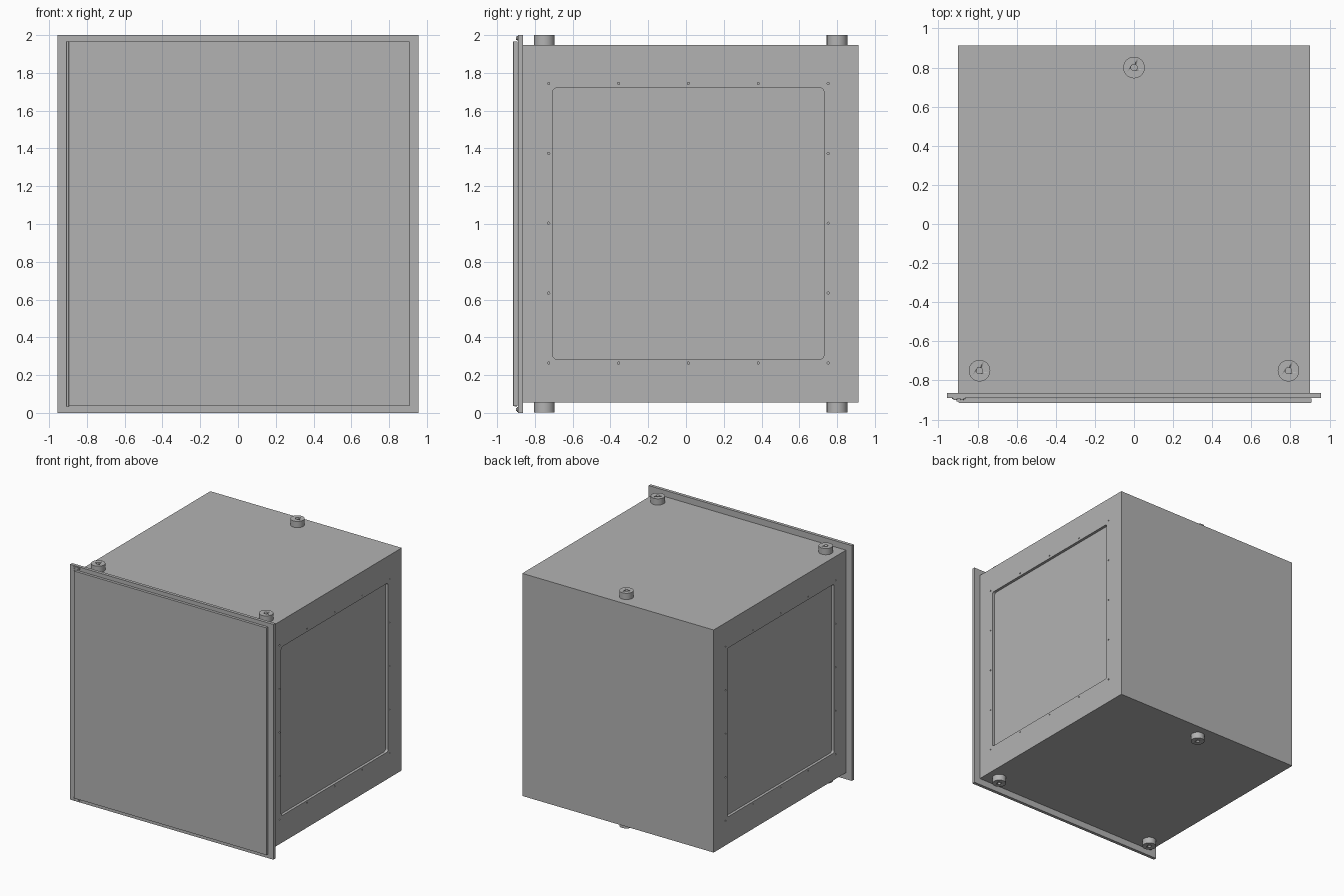
import bpy
import math

cube = bpy.data.objects.get("Cube")
if cube:
    bpy.data.objects.remove(cube, do_unlink=True)

gray = bpy.data.materials.new("light_gray_metal")
gray.use_nodes = True
COLOR = (0.45, 0.45, 0.45, 1)
gray.diffuse_color = COLOR
gray.node_tree.nodes["Principled BSDF"].inputs["Base Color"].default_value = COLOR


def finish(ob, name):
    ob.name = name
    ob.data.materials.append(gray)
    return ob


def box(name, lo, hi):
    mid = [(a + b) / 2 for a, b in zip(lo, hi)]
    bpy.ops.mesh.primitive_cube_add(size=1, location=mid)
    ob = bpy.context.object
    ob.scale = [b - a for a, b in zip(lo, hi)]
    bpy.ops.object.transform_apply(location=False, rotation=False, scale=True)
    return finish(ob, name)


def rod(name, pos, radius, length, axis="Z", sides=24):
    turn = {"X": (0, math.pi / 2, 0), "Y": (math.pi / 2, 0, 0), "Z": (0, 0, 0)}[axis]
    bpy.ops.mesh.primitive_cylinder_add(vertices=sides, radius=radius, depth=length,
                                        location=pos, rotation=turn)
    ob = finish(bpy.context.object, name)
    bpy.ops.object.shade_smooth_by_angle()
    return ob


def round_edges(ob, radius, axis):
    """Round only the edges that run along one axis."""
    weights = ob.data.attributes.new("bevel_weight_edge", "FLOAT", "EDGE")
    for e in ob.data.edges:
        a, b = (ob.data.vertices[i].co for i in e.vertices)
        weights.data[e.index].value = float(abs(a[axis] - b[axis]) > 1e-5)
    mod = ob.modifiers.new("rounding", "BEVEL")
    mod.limit_method = "WEIGHT"
    mod.width = radius
    mod.segments = 4
    bpy.context.view_layer.objects.active = ob
    bpy.ops.object.modifier_apply(modifier=mod.name)


def cut(ob, cutters):
    """Subtract every cutter from the object, then discard the cutters."""
    group = bpy.data.collections.new("cutters")
    bpy.context.scene.collection.children.link(group)
    for c in cutters:
        group.objects.link(c)
    mod = ob.modifiers.new("cuts", "BOOLEAN")
    mod.operation = "DIFFERENCE"
    mod.solver = "EXACT"
    mod.operand_type = "COLLECTION"
    mod.collection = group
    bpy.context.view_layer.objects.active = ob
    bpy.ops.object.modifier_apply(modifier=mod.name)
    for c in cutters:
        bpy.data.objects.remove(c, do_unlink=True)
    bpy.data.collections.remove(group)


# Cabinet body with a recessed panel and a ring of screw holes on each side
body = box("cabinet_body", (-0.9, -0.865, 0.055), (0.9, 0.914, 1.947))
cutters = []
for side in (-1, 1):
    x0, x1 = sorted((side * 0.877, side * 1.0))
    recess = box("recess_cutter", (x0, -0.705, 0.285), (x1, 0.73, 1.72))
    round_edges(recess, 0.02, 0)
    cutters.append(recess)
    for i in range(5):
        for j in range(5):
            if i in (0, 4) or j in (0, 4):
                pos = (side * 0.9, -0.727 + i * 0.37, 0.264 + j * 0.37)
                cutters.append(rod("hole_cutter", pos, 0.006, 0.03, "X", 10))
cut(body, cutters)

# Front flange and door
flange = box("front_flange", (-0.956, -0.89, 0), (0.956, -0.863, 2))
door = box("door", (-0.897, -0.915, 0.036), (0.908, -0.892, 1.967))
round_edges(door, 0.004, 2)
rod("hinge_rod", (-0.902, -0.902, 1.0), 0.007, 1.931, "Z", 12)

# Hinge links at the door's upper and lower corners, each with two pins
for label, z in (("lower", 0.018), ("upper", 1.984)):
    link = box(label + "_hinge_link", (-0.93, -0.896, z - 0.012), (-0.862, -0.888, z + 0.012))
    round_edges(link, 0.011, 1)
    for x in (-0.913, -0.879):
        rod(label + "_hinge_pin", (x, -0.896, z), 0.009, 0.008, "Y", 16)

# Mounting bosses, three above and three below, each with a bore
for label, z in (("lower", 0.0275), ("upper", 1.9735)):
    for x, y in ((-0.79, -0.75), (0.79, -0.75), (0, 0.8)):
        boss = rod(label + "_boss", (x, y, z), 0.055, 0.053, "Z", 40)
        outer = 0 if label == "lower" else 2
        cut(boss, [rod("bore_cutter", (x, y, outer), 0.016, 0.08, "Z", 20)])
